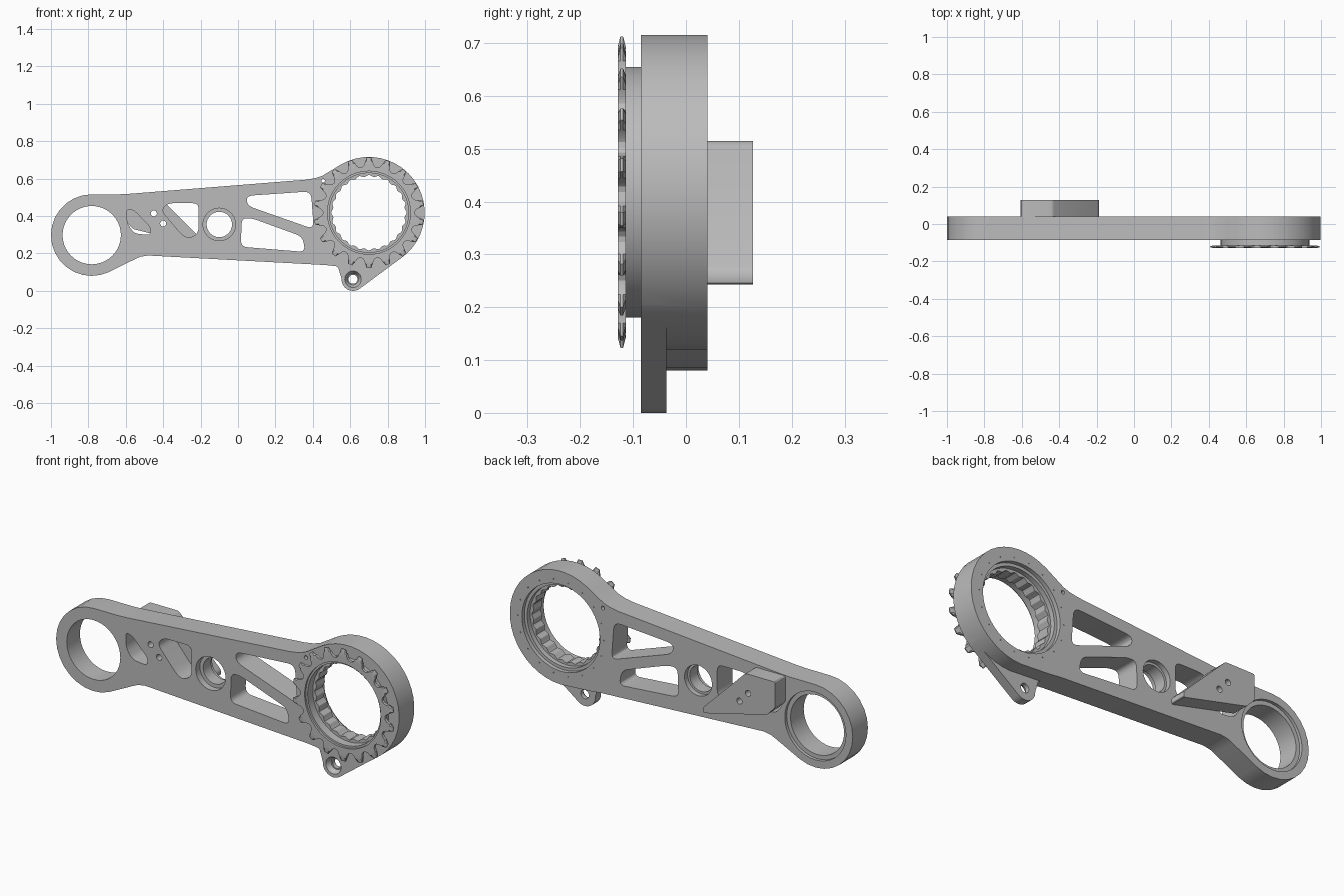
import bpy, bmesh
from math import cos, sin, radians, pi
from mathutils import Vector

if "Cube" in bpy.data.objects:
    bpy.data.objects.remove(bpy.data.objects["Cube"])

grey = bpy.data.materials.new("machined_grey")
grey.use_nodes = True
grey.diffuse_color = (0.5, 0.5, 0.5, 1)
grey.node_tree.nodes["Principled BSDF"].inputs["Base Color"].default_value = (0.5, 0.5, 0.5, 1)

PIVOT = (-0.782, 0.298)   # small end
HUB = (0.70, 0.418)       # sprocket end
EYE = (0.615, 0.062)      # lug under the hub
FRONT, BACK = -0.085, 0.041


def arc(c, r, a0, a1, n):
    angles = [radians(a0 + (a1 - a0) * i / n) for i in range(n + 1)]
    return [(c[0] + r * cos(a), c[1] + r * sin(a)) for a in angles]


def circle(c, r, n=40):
    return arc(c, r, 0, 360, n)[:-1]


def rounded(corners, r, n=5):
    """Polygon whose corners are replaced by small curves."""
    out = []
    for i, p in enumerate(corners):
        p = Vector(p)
        a, b = Vector(corners[i - 1]) - p, Vector(corners[(i + 1) % len(corners)]) - p
        s = p + a.normalized() * min(r, a.length * 0.45)
        e = p + b.normalized() * min(r, b.length * 0.45)
        for k in range(n + 1):
            t = k / n
            out.append(tuple(s * (1 - t) ** 2 + p * 2 * t * (1 - t) + e * t * t))
    return out


def loft(name, layers):
    """Solid through matching outlines, each given as (y, points in x and z)."""
    bm = bmesh.new()
    rings = [[bm.verts.new((x, y, z)) for x, z in pts] for y, pts in layers]
    n = len(rings[0])
    bm.faces.new(rings[0])
    bm.faces.new(rings[-1][::-1])
    for a, b in zip(rings, rings[1:]):
        for i in range(n):
            j = (i + 1) % n
            bm.faces.new((a[i], b[i], b[j], a[j]))
    bmesh.ops.recalc_face_normals(bm, faces=bm.faces)
    mesh = bpy.data.meshes.new(name)
    bm.to_mesh(mesh)
    bm.free()
    mesh.materials.append(grey)
    ob = bpy.data.objects.new(name, mesh)
    bpy.context.collection.objects.link(ob)
    return ob


def prism(name, pts, y0, y1):
    return loft(name, [(y0, pts), (y1, pts)])


def combine(ob, other, operation):
    mod = ob.modifiers.new("bool", "BOOLEAN")
    mod.operation, mod.solver, mod.object = operation, "EXACT", other
    bpy.context.view_layer.objects.active = ob
    bpy.ops.object.modifier_apply(modifier=mod.name)
    bpy.data.objects.remove(other)


def cut(ob, pts, y0=-0.3, y1=0.3):
    combine(ob, prism("cutter", pts, y0, y1), "DIFFERENCE")


# Arm outline: small end, lower edge, hub, upper edge
outline = arc(PIVOT, 0.218, 90, 295, 16)
outline += [(-0.55, 0.17), (-0.52, 0.183), (-0.48, 0.189), (0.47, 0.138), (0.53, 0.131)]
outline += arc(HUB, 0.298, 262, 480, 26)
outline += [(0.50, 0.645), (0.45, 0.615), (0.41, 0.602), (0.36, 0.594), (-0.58, 0.519), (-0.64, 0.516)]
arm = prism("arm", outline, FRONT, BACK)

# Lug, only as deep as the front part of the arm
lug = arc(EYE, 0.062, 175, 309, 10) + arc(HUB, 0.2975, 309, 314, 2)
lug += [(0.83, 0.20), (0.70, 0.17), (0.56, 0.18), (0.50, 0.145), (0.535, 0.125)]
combine(arm, prism("lug", lug, FRONT, -0.037), "UNION")
cut(arm, circle(EYE, 0.024, 20))
combine(arm, loft("countersink", [(FRONT - 0.01, circle(EYE, 0.05, 24)),
                                  (-0.06, circle(EYE, 0.03, 24))]), "DIFFERENCE")

# Bearing bores
cut(arm, circle(PIVOT, 0.156))
cut(arm, circle(PIVOT, 0.178), 0.025, 0.1)
cut(arm, circle(HUB, 0.212, 48))
cut(arm, circle(HUB, 0.228, 48), 0.02, 0.1)
MID = (-0.10, 0.355)
cut(arm, circle(MID, 0.068, 32))
cut(arm, circle(MID, 0.087, 32), -0.2, -0.05)
cut(arm, circle(MID, 0.080, 32), 0.015, 0.1)

# Lightening pockets
pockets = [
    ([(-0.595, 0.44), (-0.555, 0.43), (-0.465, 0.335), (-0.47, 0.298), (-0.555, 0.307), (-0.592, 0.36)], 0.025),
    ([(-0.41, 0.43), (-0.375, 0.469), (-0.21, 0.469), (-0.21, 0.31), (-0.26, 0.28), (-0.30, 0.30)], 0.035),
    ([(0.045, 0.508), (0.39, 0.532), (0.405, 0.33), (0.05, 0.455)], 0.04),
    ([(0.02, 0.388), (0.075, 0.388), (0.345, 0.29), (0.36, 0.208), (0.015, 0.236)], 0.035),
]
for corners, r in pockets:
    cut(arm, rounded(corners, r))

# Fin on the back
fin = prism("back_fin", rounded([(-0.608, 0.515), (-0.435, 0.515), (-0.188, 0.27), (-0.188, 0.24),
                                 (-0.56, 0.33), (-0.608, 0.38)], 0.012, 3), BACK - 0.001, 0.127)

# Small screw holes
for c in [(-0.45, 0.414), (-0.40, 0.36)]:
    cut(arm, circle(c, 0.016, 16))
    cut(fin, circle(c, 0.016, 16))
cut(arm, circle((0.455, 0.588), 0.010, 12))

# Ring of shallow dimples around the back of the hub
bpy.context.view_layer.update()
for a in range(0, 360, 20):
    cut(arm, circle((HUB[0] + 0.25 * cos(radians(a)), HUB[1] + 0.25 * sin(radians(a))), 0.003, 6), 0.035, 0.1)

# Hub boss and scalloped liner
boss = prism("hub_boss", circle(HUB, 0.237, 48), -0.118, FRONT + 0.001)
cut(boss, circle(HUB, 0.212, 48))
liner = prism("scalloped_liner", circle(HUB, 0.2125, 48), -0.075, -0.005)
SCALLOPS = 24
wave = []
for i in range(SCALLOPS * 6):
    a = 2 * pi * i / (SCALLOPS * 6)
    r = 0.197 + 0.005 * cos(a * SCALLOPS)
    wave.append((HUB[0] + r * cos(a), HUB[1] + r * sin(a)))
cut(liner, wave)


# Sprocket with tapered teeth
def sprocket_ring(limit, teeth=18):
    half = [(-0.5, 0.245), (-0.38, 0.248), (-0.28, 0.257), (-0.22, 0.272), (-0.12, 0.295)]
    shape = half + [(-t, r) for t, r in half[:0:-1]]
    pts = []
    for i in range(teeth):
        for t, r in shape:
            a = 2 * pi * (i + 0.5 + t) / teeth
            r = min(r, limit)
            pts.append((HUB[0] + r * cos(a), HUB[1] + r * sin(a)))
    return pts


sprocket = loft("sprocket", [(-0.129, sprocket_ring(0.276)), (-0.124, sprocket_ring(0.3)),
                             (-0.119, sprocket_ring(0.3)), (-0.114, sprocket_ring(0.276))])
cut(sprocket, circle(HUB, 0.222, 48))

# Smooth the round walls, keep machined edges crisp
for ob in (arm, fin, boss, liner, sprocket):
    bpy.ops.object.select_all(action="DESELECT")
    ob.select_set(True)
    bpy.context.view_layer.objects.active = ob
    bpy.ops.object.shade_smooth_by_angle(angle=radians(25))
